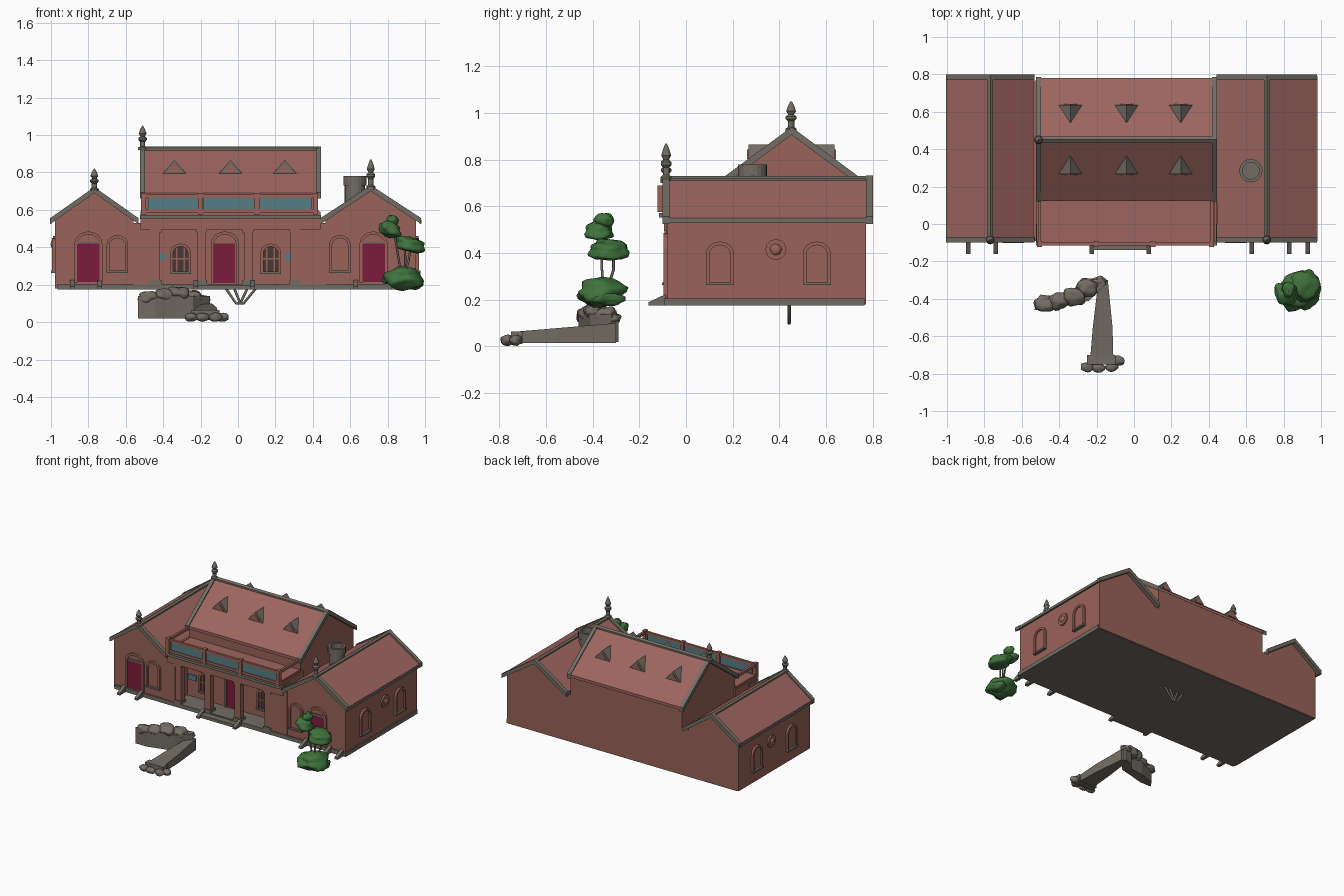
import bpy, bmesh, math, random
from mathutils import Vector, noise

random.seed(4)
if "Cube" in bpy.data.objects:
    bpy.data.objects.remove(bpy.data.objects["Cube"], do_unlink=True)


def material(name, *rgb):
    m = bpy.data.materials.new(name)
    m.use_nodes = True
    m.diffuse_color = (*rgb, 1)
    bsdf = m.node_tree.nodes["Principled BSDF"]
    bsdf.inputs["Base Color"].default_value = (*rgb, 1)
    bsdf.inputs["Roughness"].default_value = 0.9
    return m


BRICK = material("brick", 0.32, 0.125, 0.10)
ROOF = material("roof tile", 0.34, 0.13, 0.115)
STONE = material("grey stone", 0.17, 0.15, 0.125)
DARK = material("dark iron", 0.06, 0.04, 0.035)
CRIMSON = material("crimson door", 0.20, 0.012, 0.045)
TEAL = material("teal panel", 0.09, 0.21, 0.23)
LEAF = material("leaf green", 0.05, 0.17, 0.045)


def finish(name, bm, mat, smooth=False):
    bmesh.ops.recalc_face_normals(bm, faces=bm.faces)
    me = bpy.data.meshes.new(name)
    bm.to_mesh(me)
    bm.free()
    me.materials.append(mat)
    ob = bpy.data.objects.new(name, me)
    bpy.context.collection.objects.link(ob)
    if smooth:
        me.shade_smooth()
    return ob


def prism(name, pts, a0, a1, axis, mat):
    """Extrude a 2D outline along x, y or z."""
    place = {"x": lambda u, v, a: (a, u, v), "y": lambda u, v, a: (u, a, v),
             "z": lambda u, v, a: (u, v, a)}[axis]
    bm = bmesh.new()
    face = bm.faces.new([bm.verts.new(place(u, v, a0)) for u, v in pts])
    ext = bmesh.ops.extrude_face_region(bm, geom=[face])["geom"]
    shift = Vector(place(0, 0, a1 - a0))
    bmesh.ops.translate(bm, vec=shift, verts=[g for g in ext if isinstance(g, bmesh.types.BMVert)])
    return finish(name, bm, mat)


def box(name, x, y, z, mat):
    return prism(name, [(x[0], y[0]), (x[1], y[0]), (x[1], y[1]), (x[0], y[1])], z[0], z[1], "z", mat)


def chevron(name, c, hw, eave, ridge, t, a0, a1, axis, mat):
    pts = [(c - hw, eave), (c, ridge), (c + hw, eave), (c + hw, eave - t), (c, ridge - t), (c - hw, eave - t)]
    return prism(name, pts, a0, a1, axis, mat)


def lathe(name, profile, loc, mat, n=12, smooth=True):
    bm = bmesh.new()
    rings = [[bm.verts.new((loc[0] + r * math.cos(2 * math.pi * i / n),
                            loc[1] + r * math.sin(2 * math.pi * i / n), loc[2] + z))
              for i in range(n)] for r, z in profile]
    for a, b in zip(rings, rings[1:]):
        for i in range(n):
            bm.faces.new((a[i], a[(i + 1) % n], b[(i + 1) % n], b[i]))
    bm.faces.new(rings[0])
    bm.faces.new(rings[-1])
    return finish(name, bm, mat, smooth)


def blob(name, loc, size, mat, rough=0.35, tilt=0.0):
    bm = bmesh.new()
    bmesh.ops.create_icosphere(bm, subdivisions=3, radius=1)
    seed = Vector([random.uniform(0, 20) for _ in range(3)])
    for v in bm.verts:
        p = v.co * (1 + rough * noise.noise(v.co * 1.6 + seed))
        v.co = Vector((p.x * size[0], p.y * size[1], p.z * size[2] + tilt * p.x * size[0])) + Vector(loc)
    return finish(name, bm, mat, True)


def rod(name, pts, r, mat):
    cu = bpy.data.curves.new(name, "CURVE")
    cu.dimensions = "3D"
    cu.bevel_depth = r
    cu.bevel_resolution = 1
    cu.use_fill_caps = True
    sp = cu.splines.new("POLY")
    sp.points.add(len(pts) - 1)
    for p, co in zip(sp.points, pts):
        p.co = (*co, 1)
    cu.materials.append(mat)
    ob = bpy.data.objects.new(name, cu)
    bpy.context.collection.objects.link(ob)


def arch(c, w, z0, z1, n=8):
    rise = w * 0.45
    return ([(c - w / 2, z0)] + [(c - w / 2 * math.cos(math.pi * i / n), z1 - rise + rise * math.sin(math.pi * i / n))
                                 for i in range(n + 1)] + [(c + w / 2, z0)])


def opening(name, c, w, z0, z1, wall, out, axis, fill, frame=BRICK, sill=True):
    """Arched surround with an inner panel; out is the outward sign on the axis."""
    prism(name + "_surround", arch(c, w, z0, z1) + arch(c, w - 0.03, z0, z1 - 0.016)[::-1],
          wall - out * 0.01, wall + out * 0.016, axis, frame)
    prism(name + "_panel", arch(c, w - 0.03, z0, z1 - 0.016), wall, wall + out * 0.005, axis, fill)
    if sill:
        pts = [(c - w / 2, z0 - 0.012), (c + w / 2, z0 - 0.012), (c + w / 2, z0), (c - w / 2, z0)]
        prism(name + "_sill", pts, wall, wall + out * 0.022, axis, STONE)


def finial(name, loc, h):
    lathe(name, [(0.024, 0), (0.024, h * .1), (0.014, h * .15), (0.014, h * .35), (0.023, h * .42), (0.023, h * .5),
                 (0.012, h * .56), (0.021, h * .68), (0.013, h * .85), (0.003, h)], loc, STONE, smooth=False)


# Gabled side wings
for side, cx, hw, ridge, top in (("right", -0.768, 0.232, 0.71, 0.82), ("left", 0.71, 0.265, 0.72, 0.87)):
    s = -1 if cx < 0 else 1
    ww, eave = hw - 0.022, 0.55
    n = side + "_wing"
    prism(n + "_walls", [(cx - ww, 0.18), (cx + ww, 0.18), (cx + ww, eave), (cx, ridge - 0.015), (cx - ww, eave)],
          -0.08, 0.77, "y", BRICK)
    chevron(n + "_roof", cx, hw, eave, ridge, 0.02, -0.08, 0.785, "y", ROOF)
    for tag, y0, y1 in (("front", -0.1, -0.07), ("back", 0.77, 0.8)):
        chevron(f"{n}_{tag}_coping", cx, hw + 0.004, eave + 0.006, ridge + 0.012, 0.032, y0, y1, "y", STONE)
    chevron(n + "_ridge_cap", cx, 0.014, ridge, ridge + 0.01, 0.02, -0.08, 0.79, "y", STONE)
    gx = cx + s * hw
    box(n + "_gutter", (gx - 0.006, gx + 0.006), (-0.09, 0.79), (0.528, 0.548), STONE)
    finial(n + "_finial", (cx, -0.085, ridge - 0.01), top - ridge + 0.01)

    # Side wall windows and rosette
    wall = cx + s * ww
    for i, y in enumerate((0.145, 0.56)):
        opening(f"{n}_side_window_{i}", y, 0.12, 0.275, 0.45, wall, s, "x", BRICK)
    ring = [(0.385 + 0.045 * math.cos(a * math.pi / 6), 0.415 + 0.045 * math.sin(a * math.pi / 6)) for a in range(12)]
    prism(n + "_rosette", ring, wall, wall + s * 0.012, "x", BRICK)
    blob(n + "_rosette_boss", (wall + s * 0.01, 0.385, 0.415), (0.014, 0.025, 0.025), BRICK, 0.2)

# Wing front doors and blind windows
for n, door, window in (("right", -0.80, -0.645), ("left", 0.725, 0.545)):
    opening(n + "_wing_door", door, 0.15, 0.21, 0.485, -0.08, -1, "y", BRICK, sill=False)
    box(n + "_door_leaf", (door - 0.06, door + 0.06), (-0.089, -0.08), (0.215, 0.42), CRIMSON)
    box(n + "_door_lintel", (door - 0.065, door + 0.065), (-0.093, -0.08), (0.42, 0.432), STONE)
    opening(n + "_wing_blind_window", window, 0.115, 0.275, 0.465, -0.08, -1, "y", BRICK)

# Central hall
box("hall_lower_walls", (-0.56, 0.47), (0.06, 0.768), (0.18, 0.53), BRICK)
prism("hall_gable_walls", [(0.14, 0.5), (0.14, 0.69), (0.45, 0.915), (0.768, 0.69), (0.768, 0.5)],
      -0.505, 0.425, "x", BRICK)
chevron("hall_roof", 0.452, 0.328, 0.69, 0.93, 0.022, -0.51, 0.43, "x", ROOF)
for n, x in (("right", -0.51), ("left", 0.43)):
    chevron(n + "_hall_coping", 0.452, 0.333, 0.694, 0.94, 0.034, x - 0.014, x + 0.014, "x", STONE)
chevron("hall_ridge_cap", 0.452, 0.016, 0.93, 0.94, 0.02, -0.51, 0.43, "x", STONE)
finial("hall_finial", (-0.51, 0.45, 0.92), 0.13)

# Dormers on both slopes
for x in (-0.34, -0.04, 0.25):
    for tag, s in (("front", -1), ("back", 1)):
        y0, y1 = 0.452 + s * 0.185, 0.452 + s * 0.07
        bm = bmesh.new()
        a, b, c, d = [bm.verts.new(p) for p in ((x - 0.067, y0, 0.79), (x + 0.067, y0, 0.79),
                                                (x, y0, 0.866), (x, y1, 0.866))]
        for f in ((a, b, c), (a, c, d), (b, c, d), (a, b, d)):
            bm.faces.new(f)
        finish(tag + "_dormer", bm, STONE)
        prism(tag + "_dormer_face", [(x - 0.035, 0.802), (x + 0.035, 0.802), (x, 0.843)],
              y0, y0 + s * 0.005, "y", BRICK)

# Porch: flanks, entablature, columns
for n, x0, x1 in (("right", -0.56, -0.465), ("left", 0.33, 0.47)):
    box(n + "_porch_flank", (x0, x1), (-0.085, 0.07), (0.18, 0.53), BRICK)
box("porch_beam", (-0.52, 0.44), (-0.095, 0.15), (0.495, 0.59), BRICK)
box("porch_cornice", (-0.525, 0.445), (-0.115, 0.0), (0.552, 0.572), STONE)
box("porch_terrace", (-0.51, 0.43), (-0.1, 0.15), (0.585, 0.6), ROOF)
for x in (-0.44, -0.195, 0.055, 0.305):
    box("porch_column", (x - 0.024, x + 0.024), (-0.085, -0.04), (0.2, 0.5), BRICK)
    box("porch_capital", (x - 0.03, x + 0.03), (-0.092, -0.034), (0.478, 0.498), BRICK)
    box("porch_column_foot", (x - 0.03, x + 0.03), (-0.092, -0.034), (0.2, 0.225), STONE)

# Terrace balustrade
for x in (-0.505, -0.2, 0.1, 0.415):
    box("balustrade_post", (x - 0.014, x + 0.014), (-0.122, -0.092), (0.575, 0.69), BRICK)
for z in (0.596, 0.676):
    box("balustrade_rail", (-0.515, 0.425), (-0.116, -0.098), (z - 0.012, z + 0.008), BRICK)
    for x in (-0.505, 0.415):
        box("balustrade_side_rail", (x - 0.009, x + 0.009), (-0.1, 0.14), (z - 0.012, z + 0.008), BRICK)
for x0, x1 in ((-0.48, -0.215), (-0.185, 0.085), (0.115, 0.395)):
    box("balustrade_panel", (x0, x1), (-0.111, -0.103), (0.604, 0.665), TEAL)

# Porch door, barred windows and plaques
opening("main_door", -0.07, 0.15, 0.205, 0.485, 0.06, -1, "y", BRICK, sill=False)
box("main_door_leaf", (-0.127, -0.015), (0.051, 0.06), (0.21, 0.42), CRIMSON)
for x in (-0.307, 0.175):
    opening("porch_window", x, 0.11, 0.27, 0.42, 0.06, -1, "y", DARK)
    for dx in (-0.02, 0.02):
        box("window_bar", (x + dx - 0.004, x + dx + 0.004), (0.048, 0.056), (0.27, 0.395), BRICK)
    box("window_crossbar", (x - 0.04, x + 0.04), (0.048, 0.056), (0.335, 0.343), BRICK)
for x in (-0.42, 0.285):
    box("wall_plaque", (x - 0.033, x + 0.033), (0.052, 0.06), (0.33, 0.37), TEAL)

# Plinth, front steps and sloping cheeks
box("plinth", (-0.965, 0.962), (-0.092, 0.765), (0.175, 0.205), STONE)
box("main_steps", (-0.22, 0.085), (-0.14, -0.08), (0.175, 0.197), STONE)
for x in (-0.885, -0.74, -0.225, 0.08, 0.63, 0.83, 0.93):
    prism("step_cheek", [(-0.16, 0.175), (-0.16, 0.19), (-0.085, 0.225), (-0.085, 0.175)],
          x - 0.012, x + 0.012, "x", STONE)

# Chimney drum
lathe("chimney", [(0.055, 0), (0.055, 0.13), (0.062, 0.13), (0.062, 0.18), (0.045, 0.18), (0.045, 0.14)],
      (0.625, 0.285, 0.6), STONE, 20, False)

# Forked bracket below the floor
for pts in (((-0.065, 0.18), (-0.01, 0.1), (0.03, 0.1), (0.095, 0.18)), ((-0.02, 0.18), (0.012, 0.1)),
            ((0.05, 0.18), (0.012, 0.1))):
    rod("floor_bracket", [(x, 0.442, z) for x, z in pts], 0.008, STONE)

# Rocky wall and ramp
prism("rock_wall", [(-0.535, -0.46), (-0.44, -0.46), (-0.33, -0.43), (-0.24, -0.41), (-0.15, -0.32), (-0.17, -0.29),
                    (-0.23, -0.3), (-0.28, -0.36), (-0.38, -0.37), (-0.5, -0.41)], 0.02, 0.14, "z", STONE)
for x, y, z, r in ((-0.48, -0.43, 0.13, 0.045), (-0.40, -0.41, 0.14, 0.045), (-0.32, -0.385, 0.15, 0.05),
                   (-0.25, -0.34, 0.13, 0.05), (-0.19, -0.31, 0.12, 0.03)):
    blob("wall_rock", (x, y, z), (r * 1.2, r, r * 0.8), STONE)
ramp = prism("ramp", [(-0.235, -0.73), (-0.11, -0.73), (-0.115, -0.55), (-0.14, -0.3), (-0.19, -0.3), (-0.22, -0.55)],
             0.015, 0.1, "z", STONE)
for v in ramp.data.vertices:
    if v.co.z > 0.05:
        v.co.z = 0.1 + 0.085 * (v.co.y + 0.3)
box("ramp_foot", (-0.25, -0.1), (-0.75, -0.7), (0.01, 0.065), STONE)
for x, y in ((-0.25, -0.765), (-0.19, -0.77), (-0.12, -0.765), (-0.085, -0.73)):
    blob("foot_rock", (x, y, 0.026), (0.035, 0.026, 0.024), STONE, 0.2)

# Tree: foliage pads and thin stems
for loc, size, tilt in (((0.88, -0.37, 0.235), (0.105, 0.1, 0.055), 0), ((0.94, -0.34, 0.205), (0.055, 0.07, 0.03), 0),
                        ((0.92, -0.33, 0.415), (0.075, 0.085, 0.045), -0.2),
                        ((0.81, -0.37, 0.495), (0.06, 0.06, 0.04), -0.2),
                        ((0.825, -0.35, 0.54), (0.035, 0.04, 0.03), 0)):
    blob("foliage", loc, size, LEAF, 0.4, tilt)
for x, y, z in ((0.82, -0.36, 0.57), (0.925, -0.31, 0.42), (0.89, -0.36, 0.42)):
    rod("tree_stem", [(0.88, -0.35, 0.2), ((x + 0.88) / 2 + 0.01, y, 0.33), (x, y, z)], 0.006, STONE)
